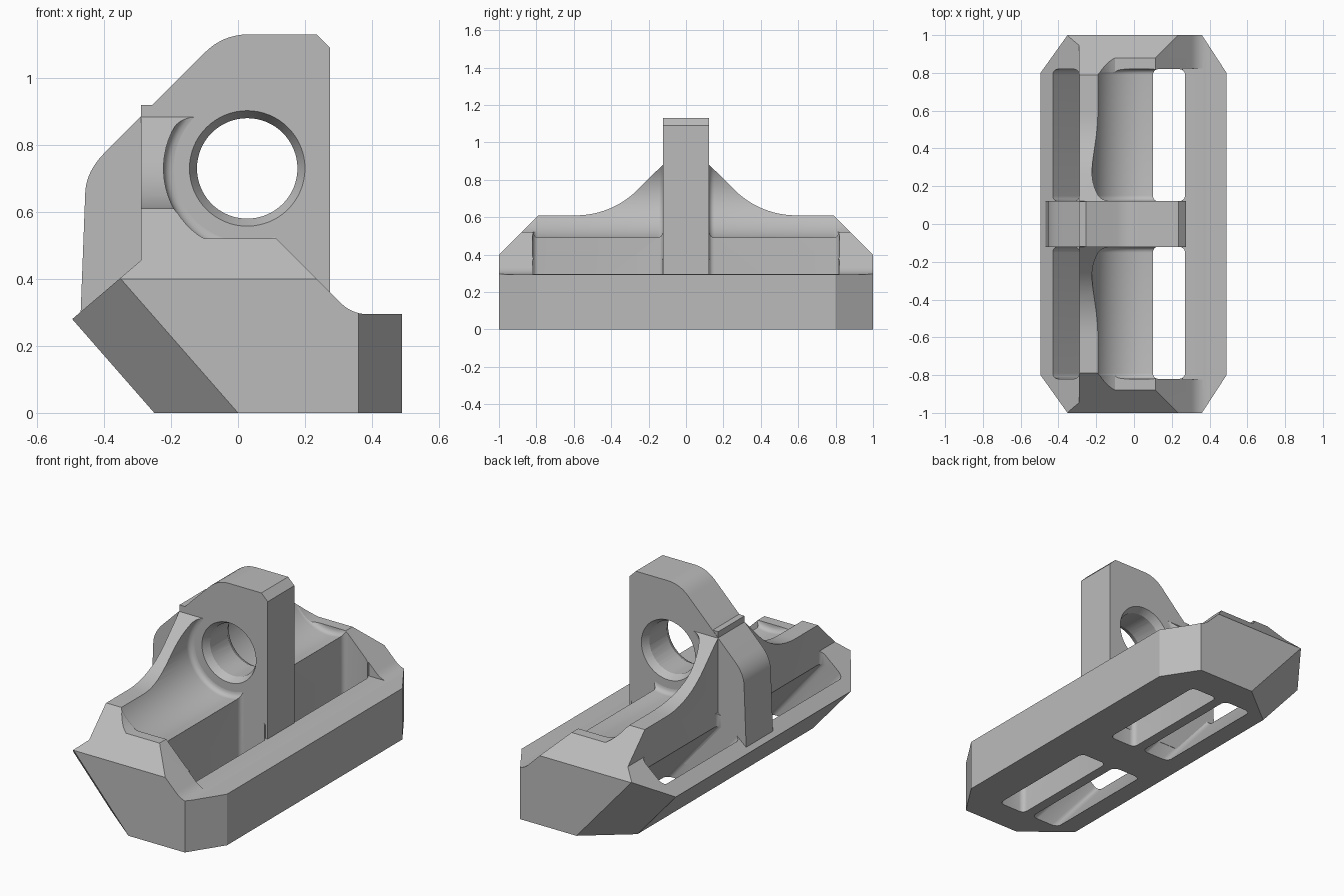
import bpy, bmesh, math
from mathutils import Vector, Matrix

if "Cube" in bpy.data.objects:
    bpy.data.objects.remove(bpy.data.objects["Cube"], do_unlink=True)

grey = bpy.data.materials.new("plain grey")
grey.use_nodes = True
colour = (0.5, 0.5, 0.5, 1)
grey.diffuse_color = colour
grey.node_tree.nodes["Principled BSDF"].inputs["Base Color"].default_value = colour

AX, AZ = 0.0275, 0.73          # bore axis
LUG = 0.122                    # half thickness of the lug
SLOT_IN, SLOT_OUT = 0.12, 0.82  # slot ends along y


def make(name, bm):
    bmesh.ops.recalc_face_normals(bm, faces=bm.faces)
    mesh = bpy.data.meshes.new(name)
    bm.to_mesh(mesh)
    bm.free()
    mesh.materials.append(grey)
    ob = bpy.data.objects.new(name, mesh)
    bpy.context.collection.objects.link(ob)
    return ob


def prism(name, points, sweep, rounding=0):
    """Extrude a polygon along a vector, optionally rounding both end rims."""
    bm = bmesh.new()
    face = bm.faces.new([bm.verts.new(p) for p in points])
    rims = list(face.edges)
    ext = bmesh.ops.extrude_face_region(bm, geom=[face], use_keep_orig=True)["geom"]
    bmesh.ops.translate(bm, vec=sweep, verts=[g for g in ext if isinstance(g, bmesh.types.BMVert)])
    rims += [g for g in ext if isinstance(g, bmesh.types.BMEdge)]
    bmesh.ops.recalc_face_normals(bm, faces=bm.faces)
    if rounding:
        bmesh.ops.bevel(bm, geom=list(set(rims)), offset=rounding, segments=5,
                        profile=0.5, affect='EDGES')
    return make(name, bm)


def along_y(name, profile, y0, y1, rounding=0):
    return prism(name, [(x, y0, z) for x, z in profile], (0, y1 - y0, 0), rounding)


def cone(name, r_front, r_back, y, depth):
    bm = bmesh.new()
    bmesh.ops.create_cone(bm, cap_ends=True, segments=64, radius1=r_front, radius2=r_back,
                          depth=depth, matrix=Matrix.Translation((AX, y, AZ)) @
                          Matrix.Rotation(-math.pi / 2, 4, 'X'))
    return make(name, bm)


def fillet(a, corner, b, n=8):
    a, c, b = Vector(a), Vector(corner), Vector(b)
    ts = [i / n for i in range(n + 1)]
    return [tuple(a * (1 - t) ** 2 + c * 2 * t * (1 - t) + b * t * t) for t in ts]


def combine(target, tool, operation='DIFFERENCE'):
    mod = target.modifiers.new("combine", 'BOOLEAN')
    mod.operation, mod.solver, mod.object = operation, 'EXACT', tool
    bpy.context.view_layer.objects.active = target
    bpy.ops.object.modifier_apply(modifier=mod.name)
    bpy.data.objects.remove(tool, do_unlink=True)


# Base, end walls and rear rib as one long profile
base_profile = [(-0.25, 0), (0.49, 0), (0.49, 0.295)]
base_profile += fillet((0.385, 0.295), (0.34, 0.295), (0.305, 0.33))
base_profile += [(0.105, 0.53), (-0.06, 0.53), (-0.06, 0.92), (-0.29, 0.92),
                 (-0.29, 0.455), (-0.495, 0.28)]
body = along_y("mounting_bracket", base_profile, -1, 1)

# Lowered front rim between the end walls
combine(body, along_y("rim_cut", [(0.26, 0.297), (0.7, 0.297), (0.7, 0.8), (0.26, 0.8)],
                      -SLOT_OUT - 0.002, SLOT_OUT + 0.002))

ring = [(AX + math.cos(a) , AZ + math.sin(a)) for a in
        [math.tau * (i + 0.5) / 64 for i in range(64)]]


def seat(radius, floor):
    return [(AX + (x - AX) * radius, max(floor, AZ + (z - AZ) * radius)) for x, z in ring]


slant = Vector((0.245, 0, -0.28))
for s in (-1, 1):
    # Round seat along the rib, with a raised lip at the end wall
    combine(body, along_y("seat_upper", seat(0.247, 0.52), s * LUG, s * 1.3, 0.03))
    combine(body, along_y("seat_lower", seat(0.25, 0), s * LUG, s * SLOT_OUT, 0.03))

    # Rib top: straight ramp, sweeping curve, flat, then end chamfer
    R = 0.47
    sweep = [(0.59 - R * math.sin(a), 0.61 + R * (1 - math.cos(a)))
             for a in [math.pi / 4 * (1 - i / 12) for i in range(13)]]
    top = [(SLOT_IN, 1.3), (SLOT_IN, 0.885)] + sweep + [(0.79, 0.61), (1.1, 0.3), (1.1, 1.3)]
    combine(body, prism("rib_top_cut", [(-1, s * y, z) for y, z in top], (2, 0, 0)))

    # Straight front slot and slanted rear slot
    front_slot = [(0.1, -0.2), (0.27, -0.2), (0.27, 1.2), (0.1, 1.2)]
    combine(body, along_y("front_slot", front_slot, s * SLOT_IN, s * SLOT_OUT, 0.03))
    rear_slot = [(-0.43, 1.2), (-0.43, 0.335), (-0.053, -0.1), (0.127, -0.1),
                 (-0.289, 0.38), (-0.289, 1.2)]
    combine(body, along_y("rear_slot", rear_slot, s * SLOT_IN, s * SLOT_OUT, 0.03))

    # Corner chamfers: upright in front, following the slanted wall behind
    combine(body, prism("front_corner", [(0.555, s * 0.7, -0.1), (0.295, s * 1.1, -0.1),
                                         (0.7, s * 1.1, -0.1)], (0, 0, 1)))
    corner = [Vector((-0.745, s * 0.6, 0.28)), Vector((0.005, s * 1.2, 0.28)),
              Vector((-0.9, s * 1.2, 0.28))]
    combine(body, prism("rear_corner", [p - slant * 2 for p in corner], slant * 4))

# Upright lug
lug_profile = [(-0.3, 0.1), (-0.47, 0.295)]
lug_profile += fillet((-0.456, 0.66), (-0.453, 0.72), (-0.4, 0.775))
lug_profile += fillet((-0.1, 1.075), (-0.045, 1.13), (0.03, 1.13))
lug_profile += [(0.235, 1.13), (0.275, 1.09), (0.275, 0.1)]
combine(body, along_y("lug", lug_profile, -LUG, LUG), 'UNION')

# Bore with a chamfered mouth on each side
combine(body, cone("bore", 0.15, 0.15, 0, 0.6))
for s in (-1, 1):
    combine(body, cone("bore_mouth", 0.1725 - s * 0.0268, 0.1725 + s * 0.0268, s * LUG, 0.1))

# Smooth the rounded surfaces only
bpy.ops.object.select_all(action='DESELECT')
body.select_set(True)
bpy.context.view_layer.objects.active = body
bpy.ops.object.shade_smooth_by_angle(angle=math.radians(25))
